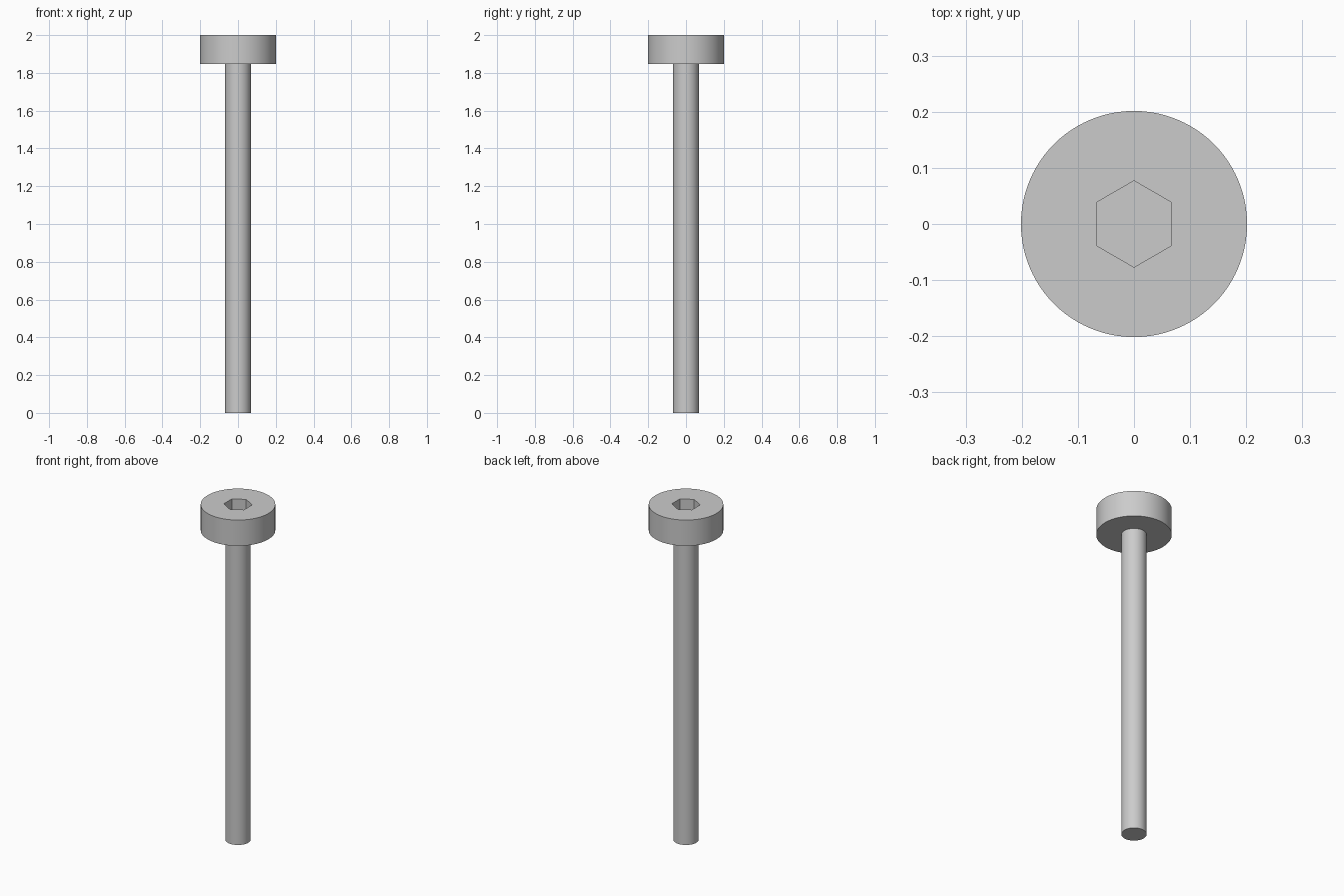
import bpy
import math

cube = bpy.data.objects.get("Cube")
if cube:
    bpy.data.objects.remove(cube, do_unlink=True)

# Dimensions
TOP = 2.0
HEAD_BASE = 1.846
HEAD_RADIUS = 0.2015
SHAFT_RADIUS = 0.068
SOCKET_RADIUS = 0.077
SOCKET_DEPTH = 0.09

# Plain grey steel
steel = bpy.data.materials.new("grey_steel")
steel.use_nodes = True
grey = (0.6, 0.6, 0.6, 1.0)
steel.diffuse_color = grey
steel.node_tree.nodes["Principled BSDF"].inputs["Base Color"].default_value = grey


def prism(name, radius, bottom, top, sides, turn=0.0):
    """Upright capped cylinder between two heights."""
    bpy.ops.mesh.primitive_cylinder_add(
        vertices=sides, radius=radius, depth=top - bottom,
        location=(0, 0, (top + bottom) / 2), rotation=(0, 0, turn))
    obj = bpy.context.object
    obj.name = name
    obj.data.materials.append(steel)
    return obj


def smooth(obj):
    bpy.ops.object.select_all(action='DESELECT')
    obj.select_set(True)
    bpy.context.view_layer.objects.active = obj
    bpy.ops.object.shade_smooth_by_angle(angle=math.radians(30))


# Long plain shaft
shaft = prism("shaft", SHAFT_RADIUS, 0, HEAD_BASE, 64)
smooth(shaft)

# Round head with a hexagonal socket cut into the top, corners toward +y and -y
head = prism("head", HEAD_RADIUS, HEAD_BASE, TOP, 96)
cutter = prism("socket_cutter", SOCKET_RADIUS, TOP - SOCKET_DEPTH, TOP + 0.1, 6)
cutter.hide_render = True
cut = head.modifiers.new("socket", 'BOOLEAN')
cut.operation = 'DIFFERENCE'
cut.solver = 'EXACT'
cut.object = cutter
bpy.context.view_layer.objects.active = head
bpy.ops.object.modifier_apply(modifier=cut.name)
bpy.data.objects.remove(cutter, do_unlink=True)
smooth(head)
